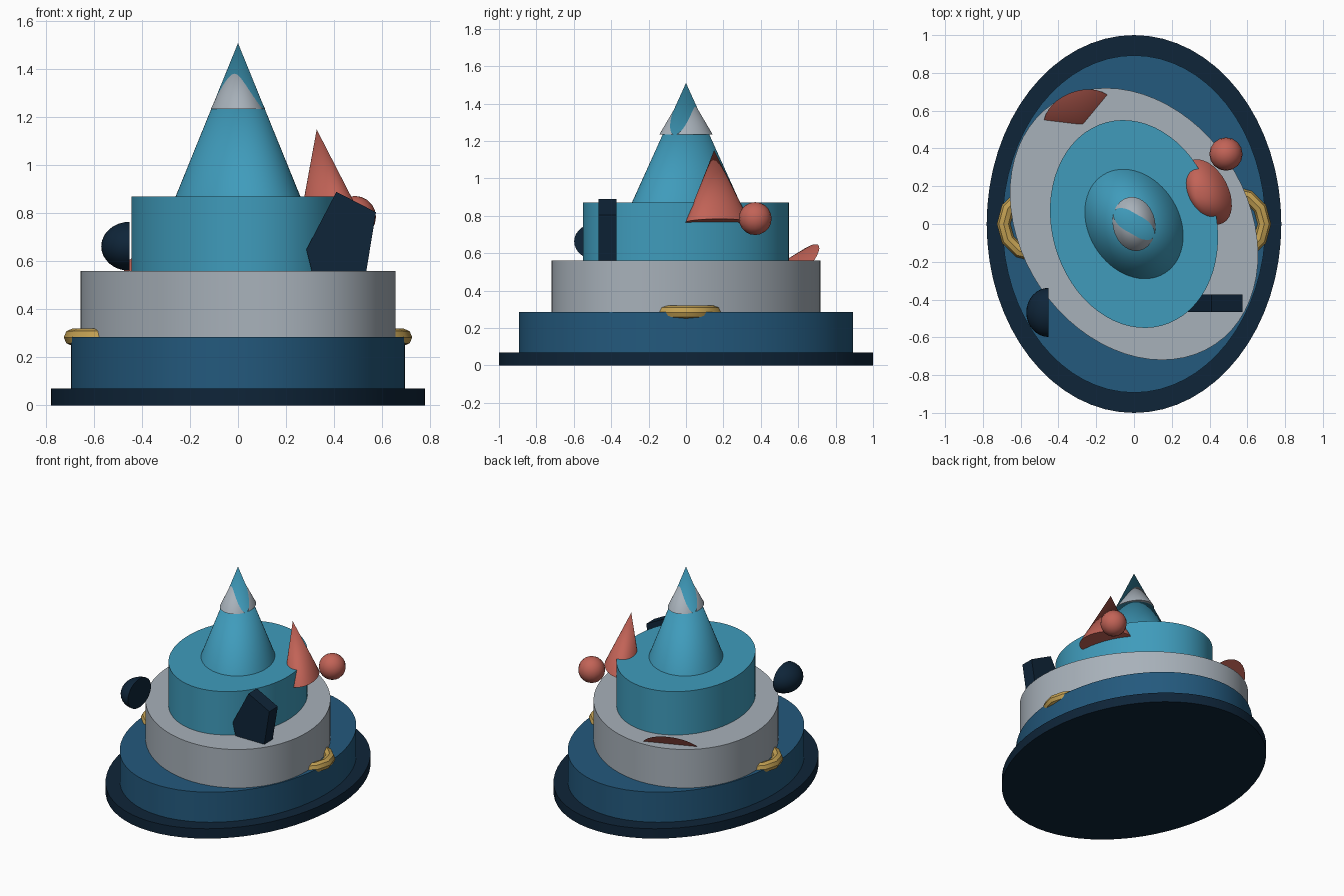
import bpy, bmesh, math
from mathutils import Matrix, Vector

if "Cube" in bpy.data.objects:
    bpy.data.objects.remove(bpy.data.objects["Cube"])


def mat(name, rgb):
    m = bpy.data.materials.new(name)
    m.diffuse_color = (*rgb, 1)
    m.use_nodes = True
    m.node_tree.nodes["Principled BSDF"].inputs["Base Color"].default_value = m.diffuse_color
    return m


NAVY = mat("dark navy", (0.0045, 0.018, 0.040))
BLUE = mat("deep blue", (0.017, 0.100, 0.205))
GREY = mat("pale grey", (0.39, 0.44, 0.49))
TEAL = mat("teal", (0.050, 0.330, 0.500))
CORAL = mat("coral", (0.540, 0.125, 0.095))
GOLD = mat("gold", (0.540, 0.350, 0.085))


def finish(ob, name, material, smooth=True):
    ob.name = name
    ob.data.materials.clear()
    ob.data.materials.append(material)
    if smooth:
        bpy.ops.object.select_all(action='DESELECT')
        ob.select_set(True)
        bpy.context.view_layer.objects.active = ob
        bpy.ops.object.shade_smooth_by_angle(angle=math.radians(35))
    return ob


def from_bmesh(bm, name, material, smooth=True):
    me = bpy.data.meshes.new(name)
    bmesh.ops.recalc_face_normals(bm, faces=bm.faces)
    bm.to_mesh(me)
    bm.free()
    ob = bpy.data.objects.new(name, me)
    bpy.context.collection.objects.link(ob)
    return finish(ob, name, material, smooth)


def taper(name, material, base, top, minor, major, turn, tip=1.0, segs=64):
    """Elliptical cylinder (tip=1) or cone (tip=0) from base to top."""
    base, top = Vector(base), Vector(top)
    axis = top - base
    bm = bmesh.new()
    bmesh.ops.create_cone(bm, cap_ends=True, segments=segs, radius1=1, radius2=tip,
                          depth=axis.length)
    spin = Vector((0, 0, 1)).rotation_difference(axis).to_matrix().to_4x4()
    bm.transform(Matrix.Translation((base + top) / 2) @ spin
                 @ Matrix.Rotation(math.radians(turn), 4, 'Z')
                 @ Matrix.Diagonal((minor, major, 1, 1)))
    return from_bmesh(bm, name, material)


# stacked oval tiers: name, colour, bottom, top, half-width, half-length, turn
for name, m, z0, z1, b, a, turn in (
        ("base_plate", NAVY, 0.0, 0.07, 0.78, 1.0, 0),
        ("lower_tier", BLUE, 0.07, 0.285, 0.697, 0.893, 0),
        ("middle_tier", GREY, 0.285, 0.56, 0.5995, 0.7686, 34),
        ("upper_tier", TEAL, 0.56, 0.87, 0.435, 0.558, 15.5)):
    taper(name, m, (0, 0, z0), (0, 0, z1), b, a, turn)

# central peak with its cap crossing it at another angle
taper("peak", TEAL, (0, 0, 0.87), (0, 0, 1.51), 0.2396, 0.307, 32, tip=0)
taper("peak_cap", GREY, (0, 0, 1.235), (0, 0, 1.477), 0.112, 0.1437, 12, tip=0)

# coral side cone, and the shallow one peeking out of the middle tier
taper("side_cone", CORAL, (0.386, 0.17, 0.765), (0.328, 0.15, 1.15), 0.114, 0.186, 28,
      tip=0, segs=32)
taper("rear_disc", CORAL, (-0.29, 0.57, 0.505), (-0.27, 0.52, 0.555), 0.195, 0.195, 0,
      tip=0, segs=32)

# coral ball
bm = bmesh.new()
bmesh.ops.create_uvsphere(bm, u_segments=16, v_segments=10, radius=0.088)
bm.transform(Matrix.Translation((0.487, 0.37, 0.785)))
from_bmesh(bm, "ball", CORAL)

# navy half dome, flat side facing +x
bm = bmesh.new()
bmesh.ops.create_uvsphere(bm, u_segments=32, v_segments=16, radius=1)
geom = bm.verts[:] + bm.edges[:] + bm.faces[:]
cut = bmesh.ops.bisect_plane(bm, geom=geom, dist=1e-5, plane_co=(0, 0, 0),
                             plane_no=(1, 0, 0), clear_outer=True)
rim = [e for e in bm.edges if e.is_boundary]
bmesh.ops.contextual_create(bm, geom=rim)
bm.transform(Matrix.Translation((-0.452, -0.468, 0.663))
             @ Matrix.Diagonal((0.118, 0.13, 0.102, 1)))
from_bmesh(bm, "half_dome", NAVY)

# navy five-sided block standing on the middle tier
outline = [(0.41, 0.89), (0.575, 0.805), (0.53, 0.53), (0.315, 0.53), (0.285, 0.65)]
bm = bmesh.new()
face = bm.faces.new([bm.verts.new((x, -0.467, z)) for x, z in outline])
side = bmesh.ops.extrude_face_region(bm, geom=[face])
bmesh.ops.translate(bm, vec=(0, 0.095, 0),
                    verts=[v for v in side["geom"] if isinstance(v, bmesh.types.BMVert)])
if not face.is_valid or len([f for f in bm.faces if len(f.verts) == 5]) < 2:
    bm.faces.new([v for v in bm.verts if v.co.y < -0.46])
from_bmesh(bm, "five_sided_block", NAVY, smooth=False)

# gold rings half sunk into the tiers
for label, s in (("left", -1), ("right", 1)):
    bpy.ops.mesh.primitive_torus_add(major_segments=12, minor_segments=8,
                                     major_radius=0.165, minor_radius=0.036,
                                     location=(s * 0.525, 0, 0.284))
    finish(bpy.context.object, label + "_ring", GOLD)
